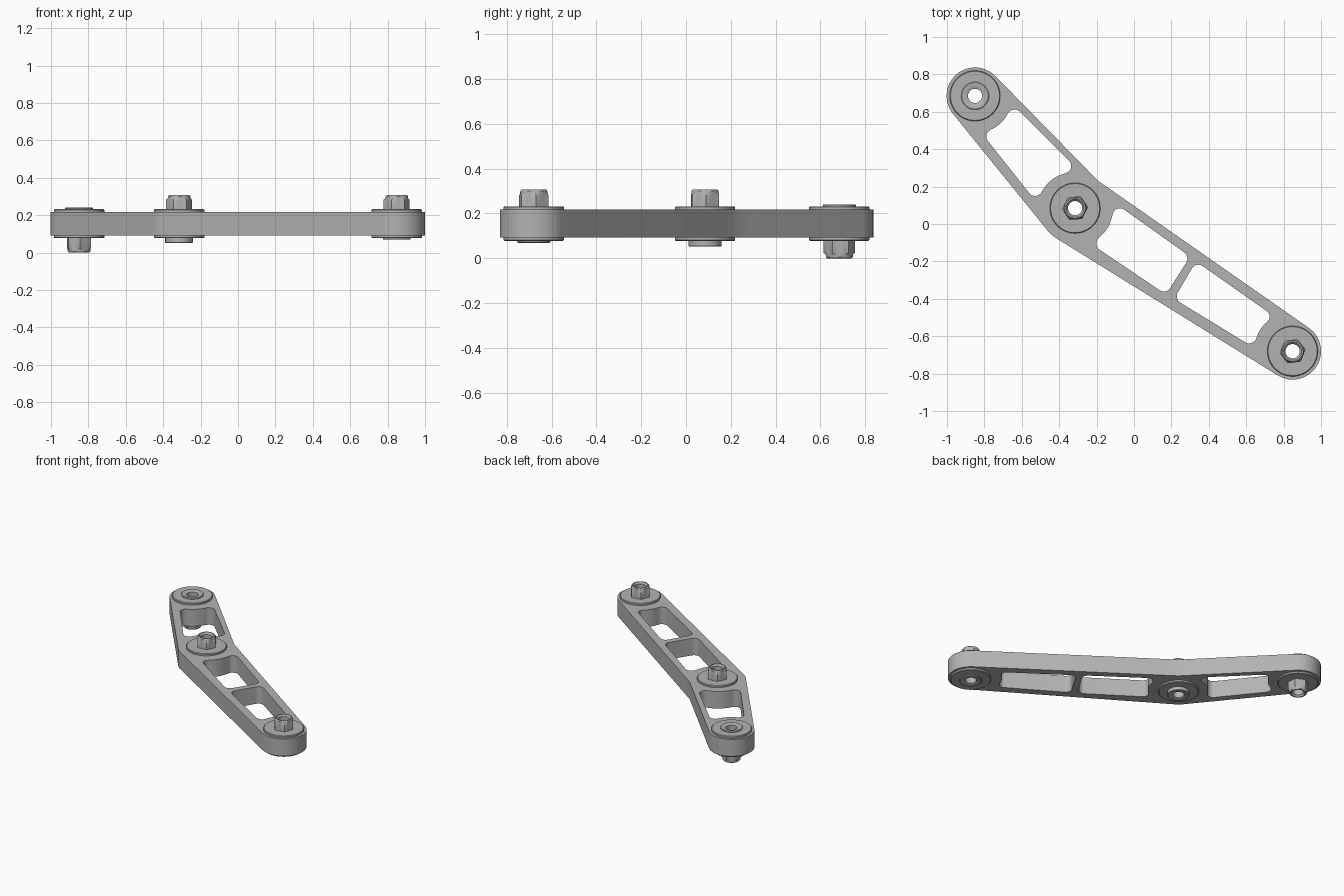
import bpy
import bmesh
from math import acos, atan2, cos, pi, radians, sin, tan
from mathutils import Vector

cube = bpy.data.objects.get("Cube")
if cube:
    bpy.data.objects.remove(cube)

MID_Z, HALF_PLATE, HALF_FLANGE = 0.155, 0.0625, 0.077
BORE = 0.038

grey = bpy.data.materials.new("machined_grey")
grey.use_nodes = True
grey.diffuse_color = (0.45, 0.45, 0.45, 1)
grey.node_tree.nodes["Principled BSDF"].inputs["Base Color"].default_value = (0.45, 0.45, 0.45, 1)


def finish(obj):
    obj.data.materials.clear()
    obj.data.materials.append(grey)
    bpy.ops.object.select_all(action='DESELECT')
    obj.select_set(True)
    bpy.context.view_layer.objects.active = obj
    bpy.ops.object.shade_smooth_by_angle(angle=radians(30))


def arc(centre, radius, start, end, steps=24):
    return [centre + radius * Vector((cos(a), sin(a)))
            for a in (start + (end - start) * i / steps for i in range(steps + 1))]


def rounded(corners, steps=8):
    """Polygon of (x, y, radius) corners with each corner filleted."""
    pts = []
    for i, (x, y, r) in enumerate(corners):
        p = Vector((x, y))
        u = Vector(corners[i - 1][:2]) - p
        v = Vector(corners[(i + 1) % len(corners)][:2]) - p
        room = 0.6 * min(u.length, v.length)
        u.normalize()
        v.normalize()
        half = u.angle(v) / 2
        cut = min(r / tan(half), room)
        r = cut * tan(half)
        centre = p + (u + v).normalized() * r / sin(half)
        a = p + u * cut - centre
        b = p + v * cut - centre
        turn = a.angle_signed(b)          # clockwise positive
        start = atan2(a.y, a.x)
        pts += arc(centre, r, start, start - turn, steps)
    return pts


# Pivot centres along the arm and the arm radius at each
back, knee, front = Vector((-0.85, 0.685)), Vector((-0.315, 0.085)), Vector((0.848, -0.68))
END_R, KNEE_R = 0.152, 0.19


def tangent_angles(c1, r1, c2, r2):
    d = c2 - c1
    heading, spread = atan2(d.y, d.x), acos((r1 - r2) / d.length)
    return heading + spread, heading - spread


# Outer outline: tangent lines around three pivot circles
left1, right1 = tangent_angles(back, END_R, knee, KNEE_R)
left2, right2 = tangent_angles(knee, KNEE_R, front, END_R)
outline = arc(back, END_R, left1, right1 + 2 * pi)
outline += arc(knee, KNEE_R, right1, right2, 8)
outline += arc(front, END_R, right2, left2)
mean, half = (left1 + left2) / 2, (left1 - left2) / 2
notch = knee + KNEE_R / cos(half) * Vector((cos(mean), sin(mean)))
notch_in, notch_out = front + END_R * Vector((cos(left2), sin(left2))), back + END_R * Vector((cos(left1), sin(left1)))
for t in (0.06, 0.0):
    outline.append(notch.lerp(notch_in, t))
outline.append(notch.lerp(notch_out, 0.08))

# Lightening pockets, ends hollowed around the pivots
F = 0.04
pockets = [
    [(-0.65, 0.64, F), (-0.704, 0.53, 0.195), (-0.813, 0.484, F),
     (-0.52, 0.115, F), (-0.459, 0.244, 0.19), (-0.30, 0.291, F)],
    [(-0.099, 0.11, F), (-0.138, -0.039, 0.2), (-0.233, -0.104, F),
     (0.171, -0.377, F), (0.30, -0.174, F)],
    [(0.332, -0.20, F), (0.214, -0.40, F), (0.636, -0.658, F),
     (0.679, -0.544, 0.2), (0.754, -0.497, F)],
]
loops = [outline] + [rounded(p) for p in pockets]
loops += [arc(c, 0.06, 0, 2 * pi)[:-1] for c in (back, knee, front)]

# Arm plate: filled outline with holes, extruded
curve = bpy.data.curves.new("arm_outline", 'CURVE')
curve.dimensions, curve.fill_mode, curve.extrude = '2D', 'BOTH', HALF_PLATE
for loop in loops:
    spline = curve.splines.new('POLY')
    spline.points.add(len(loop) - 1)
    for point, p in zip(spline.points, loop):
        point.co = (p.x, p.y, 0, 1)
    spline.use_cyclic_u = True
source = bpy.data.objects.new("arm_outline", curve)
bpy.context.collection.objects.link(source)
bpy.context.view_layer.update()
graph = bpy.context.evaluated_depsgraph_get()
mesh = bpy.data.meshes.new_from_object(source.evaluated_get(graph))
bpy.data.objects.remove(source)
bm = bmesh.new()
bm.from_mesh(mesh)
bmesh.ops.remove_doubles(bm, verts=bm.verts, dist=0.0002)
bmesh.ops.recalc_face_normals(bm, faces=bm.faces)
bm.to_mesh(mesh)
bm.free()
arm = bpy.data.objects.new("arm_plate", mesh)
arm.location.z = MID_Z
bpy.context.collection.objects.link(arm)
finish(arm)


def turned(name, centre, side, profile, hex_r=None, spin=0.0, seg=48):
    """Closed (radius, height) profile turned about z; hex_r clips it to a hexagon."""
    bm = bmesh.new()
    rows = []
    for r, h in profile:
        row = []
        for i in range(seg):
            a = 2 * pi * i / seg
            rad = r
            if hex_r:
                rad = min(r, hex_r * cos(pi / 6) / cos(a % (pi / 3) - pi / 6))
            row.append(bm.verts.new((rad * cos(a + spin), rad * sin(a + spin), side * h)))
        rows.append(row)
    for j, row in enumerate(rows):
        nxt = rows[(j + 1) % len(rows)]
        for i in range(seg):
            k = (i + 1) % seg
            bm.faces.new((row[i], row[k], nxt[k], nxt[i]))
    bmesh.ops.recalc_face_normals(bm, faces=bm.faces)
    mesh = bpy.data.meshes.new(name)
    bm.to_mesh(mesh)
    bm.free()
    obj = bpy.data.objects.new(name, mesh)
    obj.location = (centre.x, centre.y, MID_Z)
    bpy.context.collection.objects.link(obj)
    finish(obj)


# Pivot hardware: flanged bushing, lock nut on one side, round head on the other
for name, c, side, nut_end, head_end, spin in (
        ("back", back, -1, 0.155, 0.085, 35),
        ("knee", knee, 1, 0.152, 0.103, 4),
        ("front", front, 1, 0.152, 0.086, 8)):
    fl, w = HALF_FLANGE, 0.135
    turned(name + "_bushing", c, 1, [
        (BORE, -fl), (w - 0.004, -fl), (w, -fl + 0.004), (w, -HALF_PLATE), (0.06, -HALF_PLATE),
        (0.06, HALF_PLATE), (w, HALF_PLATE), (w, fl - 0.004), (w - 0.004, fl), (BORE, fl)])
    turned(name + "_lock_nut", c, side, [
        (BORE, fl), (0.07, fl), (0.07, nut_end - 0.024), (0.061, nut_end - 0.017),
        (0.06, nut_end - 0.006), (0.055, nut_end), (0.048, nut_end), (BORE, nut_end - 0.012)],
        hex_r=0.07, spin=radians(spin))
    turned(name + "_bolt_head", c, -side, [
        (BORE, fl), (0.074, fl), (0.074, head_end - 0.003), (0.071, head_end),
        (0.05, head_end), (BORE, head_end - 0.006)])
